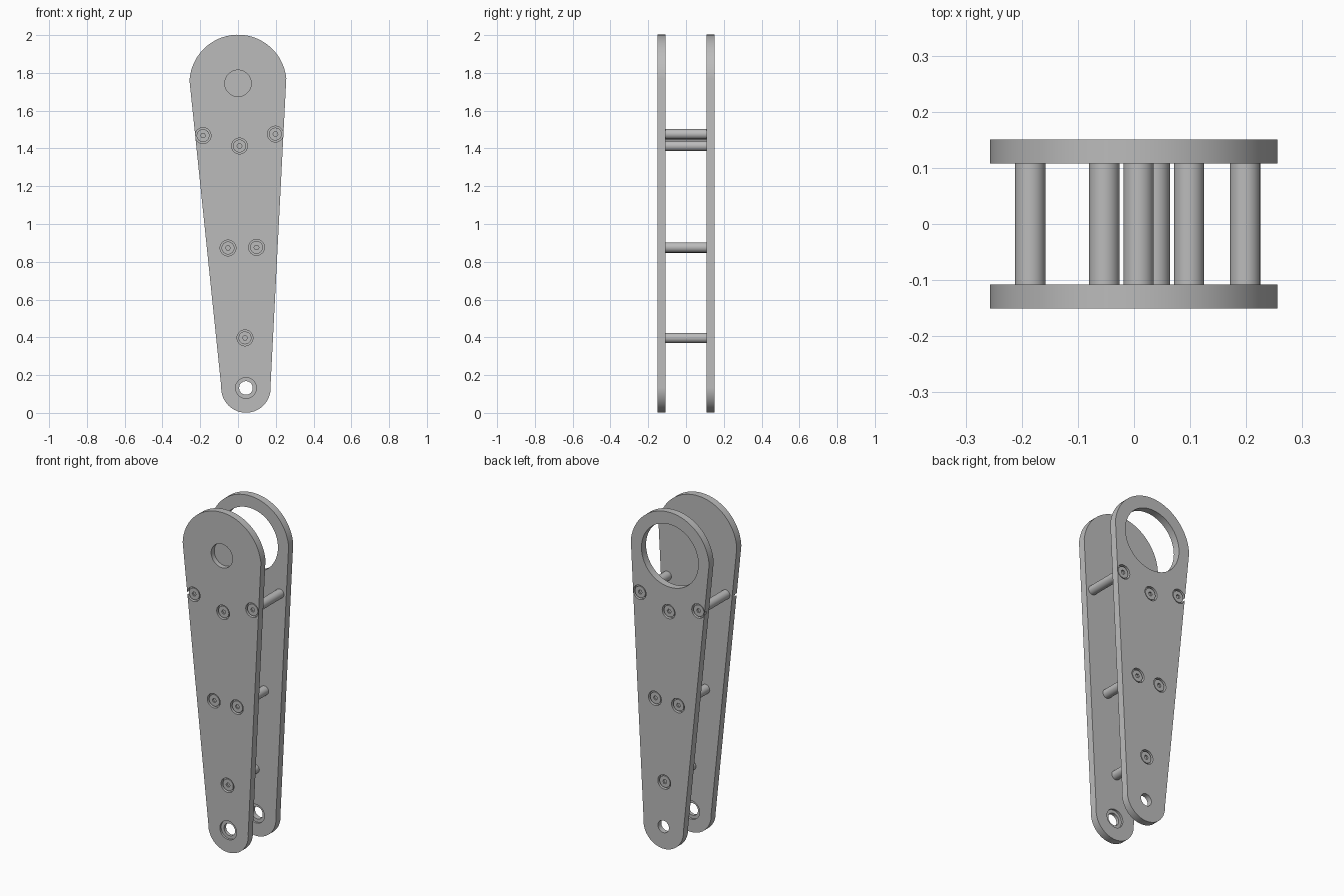
import bpy, math
from mathutils import Vector

cube = bpy.data.objects.get("Cube")
if cube:
    bpy.data.objects.remove(cube)

grey = bpy.data.materials.new("plain grey")
grey.use_nodes = True
grey.diffuse_color = (0.5, 0.5, 0.5, 1)
grey.node_tree.nodes["Principled BSDF"].inputs["Base Color"].default_value = (0.5, 0.5, 0.5, 1)

OUT, IN = 0.151, 0.108              # outer and inner plate faces
TOP, TOP_R = Vector((0, 1.745)), 0.257
LOW, LOW_R = Vector((0.042, 0.132)), 0.131
SCREWS = [(-0.185, 1.468), (0.008, 1.413), (0.198, 1.476),
          (-0.053, 0.873), (0.098, 0.876), (0.037, 0.397)]


def smooth(obj):
    bpy.ops.object.select_all(action='DESELECT')
    obj.select_set(True)
    bpy.context.view_layer.objects.active = obj
    bpy.ops.object.shade_smooth_by_angle(angle=math.radians(30))


def prism(name, outline, y0, y1):
    """Extrude an x-z outline from y0 to y1 (y0 < y1)."""
    n = len(outline)
    verts = [(x, y, z) for y in (y0, y1) for x, z in outline]
    faces = [tuple(range(n)), tuple(reversed(range(n, 2 * n)))]
    faces += [(i, i + n, (i + 1) % n + n, (i + 1) % n) for i in range(n)]
    mesh = bpy.data.meshes.new(name)
    mesh.from_pydata(verts, [], faces)
    mesh.materials.append(grey)
    obj = bpy.data.objects.new(name, mesh)
    bpy.context.collection.objects.link(obj)
    return obj


def arc(centre, radius, start, end, steps):
    return [(centre[0] + radius * math.cos(start + (end - start) * i / steps),
             centre[1] + radius * math.sin(start + (end - start) * i / steps))
            for i in range(steps + 1)]


def cylinder(name, centre, radius, ya, yb, sides=48):
    ring = arc(centre, radius, 0, math.tau, sides)[:-1]
    return prism(name, ring, min(ya, yb), max(ya, yb))


def cut(obj, cutter):
    mod = obj.modifiers.new("cut", 'BOOLEAN')
    mod.operation, mod.solver, mod.object = 'DIFFERENCE', 'EXACT', cutter
    bpy.context.view_layer.objects.active = obj
    bpy.ops.object.modifier_apply(modifier=mod.name)
    bpy.data.objects.remove(cutter)


def hole(obj, centre, radius, ya, yb, sides=48):
    cut(obj, cylinder("cutter", centre, radius, ya, yb, sides))


# Tapered outline: two end arcs joined by their common tangents
axis = TOP - LOW
lean = math.atan2(axis.y, axis.x)
spread = math.acos((TOP_R - LOW_R) / axis.length)
outline = arc(TOP, TOP_R, lean - spread, lean + spread, 40)
outline += arc(LOW, LOW_R, lean + spread, lean - spread + math.tau, 32)

for name, s in (("front", -1), ("back", 1)):
    plate = prism(name + "_plate", outline, min(s * OUT, s * IN), max(s * OUT, s * IN))
    # Blind pocket in front, large opening behind
    if s < 0:
        hole(plate, TOP, 0.07, s * 0.2, s * 0.122)
    else:
        hole(plate, TOP, 0.186, 0.05, 0.2, 64)
    # Pivot hole with counterbores
    hole(plate, LOW, 0.036, s * 0.05, s * 0.2)
    hole(plate, LOW, 0.055, s * 0.05, s * (IN + 0.012))
    if s < 0:
        hole(plate, LOW, 0.055, s * (OUT - 0.012), s * 0.2)
    # Recessed socket screws
    for i, p in enumerate(SCREWS):
        hole(plate, p, 0.042, s * (OUT - 0.02), s * 0.2, 32)
        head = cylinder(f"{name}_screw_{i + 1}", p, 0.034, s * (OUT - 0.022), s * (OUT - 0.005), 32)
        hole(head, p, 0.013, s * (OUT - 0.015), s * 0.2, 6)
        smooth(head)
    smooth(plate)

# Spacer rods between the plates
for i, p in enumerate(SCREWS):
    smooth(cylinder(f"spacer_{i + 1}", p, 0.027, -IN, IN, 32))
